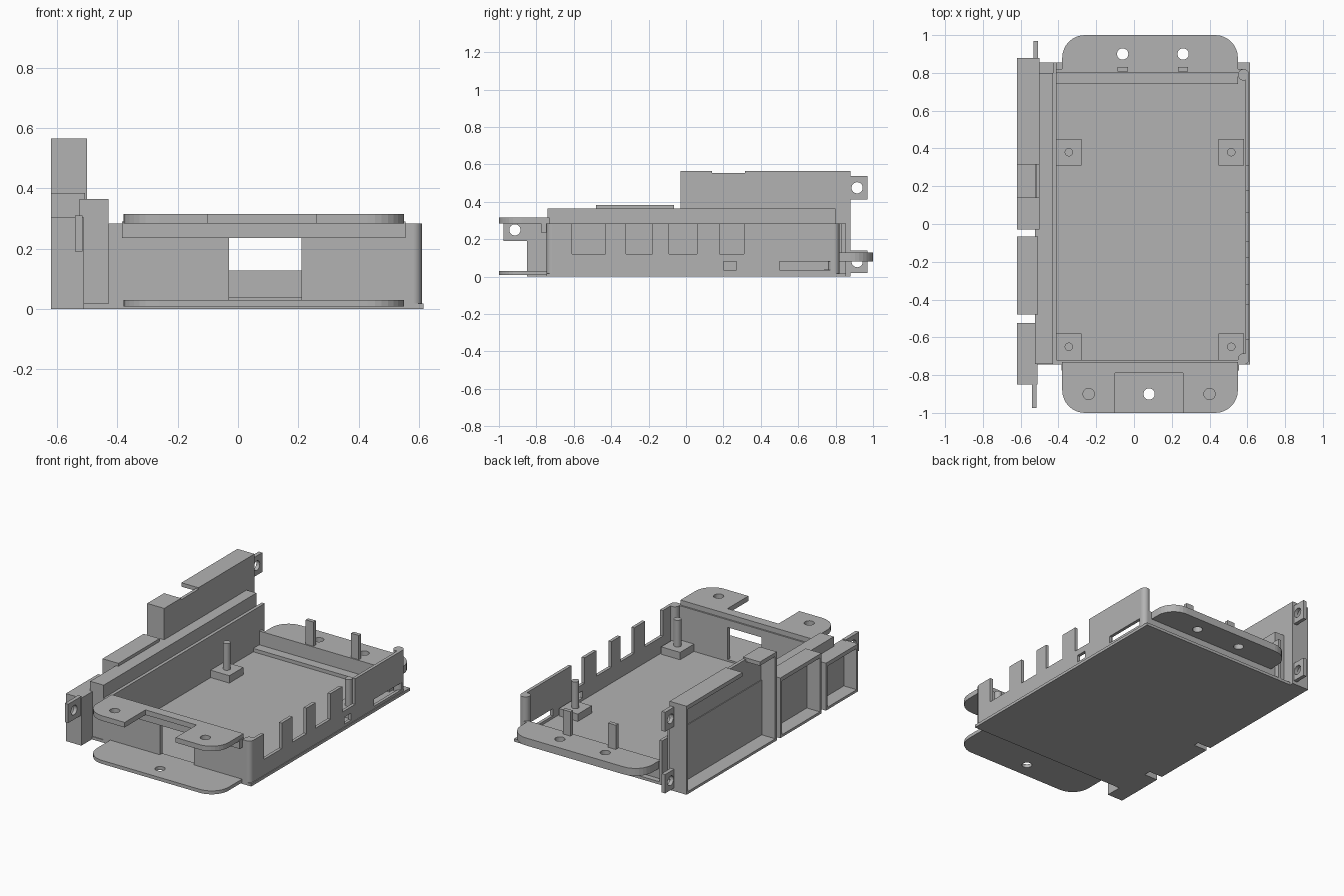
import bpy, math
from mathutils import Matrix

if "Cube" in bpy.data.objects:
    bpy.data.objects.remove(bpy.data.objects["Cube"], do_unlink=True)

GREY = (0.45, 0.45, 0.45, 1)
mat = bpy.data.materials.new("plain grey")
mat.use_nodes = True
mat.diffuse_color = GREY
mat.node_tree.nodes["Principled BSDF"].inputs["Base Color"].default_value = GREY

# Profile axes: local (u, v, w) to world, w being the thickness direction
AXES = {
    "x": Matrix(((0, 0, 1, 0), (1, 0, 0, 0), (0, 1, 0, 0), (0, 0, 0, 1))),
    "y": Matrix(((1, 0, 0, 0), (0, 0, -1, 0), (0, 1, 0, 0), (0, 0, 0, 1))),
    "z": Matrix.Identity(4),
}


def plate(name, axis, lo, hi, outline, holes=()):
    """Flat sheet cut from an outline with holes, lying across one axis."""
    cu = bpy.data.curves.new(name, "CURVE")
    cu.dimensions = "2D"
    cu.fill_mode = "BOTH"
    cu.extrude = (hi - lo) / 2
    for pts in [outline, *holes]:
        sp = cu.splines.new("POLY")
        sp.points.add(len(pts) - 1)
        for p, (u, v) in zip(sp.points, pts):
            p.co = (u, v, 0, 1)
        sp.use_cyclic_u = True
    temp = bpy.data.objects.new(name + "_profile", cu)
    bpy.context.collection.objects.link(temp)
    bpy.context.view_layer.update()
    deps = bpy.context.evaluated_depsgraph_get()
    mesh = bpy.data.meshes.new_from_object(temp.evaluated_get(deps))
    bpy.data.objects.remove(temp, do_unlink=True)
    mid = (lo + hi) / 2
    shift = Matrix.Translation((0, 0, -mid if axis == "y" else mid))
    mesh.transform(AXES[axis] @ shift)
    mesh.materials.clear()
    mesh.materials.append(mat)
    for f in mesh.polygons:
        f.use_smooth = False
    ob = bpy.data.objects.new(name, mesh)
    bpy.context.collection.objects.link(ob)
    return ob


def rect(u0, u1, v0, v1):
    return [(u0, v0), (u1, v0), (u1, v1), (u0, v1)]


def circle(u, v, r, n=24):
    return [(u + r * math.cos(math.tau * i / n), v + r * math.sin(math.tau * i / n))
            for i in range(n)]


def arc(u, v, r, start, n=8):
    return [(u + r * math.cos(start + math.pi / 2 * i / n),
             v + r * math.sin(start + math.pi / 2 * i / n)) for i in range(n + 1)]


def box(name, x0, x1, y0, y1, z0, z1):
    return plate(name, "z", z0, z1, rect(x0, x1, y0, y1))


def cylinder(name, x, y, r, z0, z1):
    bpy.ops.mesh.primitive_cylinder_add(vertices=24, radius=r, depth=z1 - z0,
                                        location=(x, y, (z0 + z1) / 2))
    ob = bpy.context.object
    ob.name = name
    ob.data.materials.append(mat)
    bpy.ops.object.shade_smooth_by_angle()


# Mounting flanges: rounded outer corners, optional notch in the outer edge
X0, X1, R = -0.38, 0.55, 0.12


def flange(name, side, inner, z0, z1, hole_xs, notch=()):
    edge = arc(X0 + R, -1 + R, R, math.pi) + list(notch) + arc(X1 - R, -1 + R, R, 1.5 * math.pi)
    pts = [(X0, -inner)] + edge + [(X1, -inner)]
    pts = [(x, -side * y) for x, y in pts]
    plate(name, "z", z0, z1, pts, [circle(x, side * 0.9, 0.03) for x in hole_xs])


flange("front_lower_flange", -1, 0.72, 0.008, 0.03, [0.08])
flange("front_upper_flange", -1, 0.73, 0.283, 0.315, [-0.24, 0.4],
       [(-0.1, -1), (-0.1, -0.79), (0.26, -0.79), (0.26, -1)])
flange("back_flange", 1, 0.8, 0.08, 0.128, [-0.06, 0.26])

# Tray floor and front wall
box("base_plate", -0.52, 0.615, -0.745, 0.855, 0, 0.018)
plate("front_wall", "y", -0.745, -0.72, rect(-0.43, 0.58, 0.01, 0.283),
      [rect(-0.03, 0.21, 0.03, 0.235)])
box("front_wall_lip", -0.385, 0.555, -0.775, -0.735, 0.235, 0.29)

# Right wall: notched top edge and two slots
wall = [(-0.715, 0.01), (0.79, 0.01), (0.79, 0.283)]
for a, b in [(0.31, 0.18), (0.06, -0.09), (-0.18, -0.32), (-0.43, -0.61)]:
    wall += [(a, 0.283), (a, 0.12), (b, 0.12), (b, 0.283)]
wall.append((-0.715, 0.283))
plate("toothed_side_wall", "x", 0.59, 0.61, wall,
      [rect(0.2, 0.27, 0.035, 0.08), rect(0.5, 0.78, 0.035, 0.08)])
cylinder("front_corner", 0.58, -0.715, 0.03, 0.01, 0.283)
cylinder("back_corner", 0.58, 0.79, 0.03, 0.01, 0.283)

# Low back wall, inner ledge and upright tabs
box("back_wall", -0.43, 0.58, 0.8, 0.82, 0.01, 0.128)
box("back_ledge", -0.41, 0.55, 0.74, 0.8, 0.018, 0.04)
for x in (-0.06, 0.26):
    box("upright_tab", x - 0.027, x + 0.027, 0.807, 0.832, 0.1, 0.283)
box("back_left_post", -0.43, -0.41, 0.75, 0.855, 0.01, 0.283)

# Standoffs for a board
for x in (-0.345, 0.515):
    for y in (-0.65, 0.38):
        box("standoff_pad", x - 0.067, x + 0.067, y - 0.07, y + 0.07, 0.018, 0.065)
        cylinder("standoff_pin", x, y, 0.022, 0.06, 0.235)

# Thick inner side wall
box("inner_side_wall", -0.525, -0.43, -0.74, 0.8, 0, 0.365)
box("inner_wall_liner", -0.43, -0.41, -0.72, 0.76, 0.01, 0.283)

# Outer bays: shallow trays opening sideways
T = 0.016


def bay(name, y0, y1, top, x_in, top_spans):
    x_out = -0.62
    box(name + "_panel", x_in - 0.02, x_in, y0, y1, 0, top - 0.01)
    box(name + "_bottom", x_out, x_in, y0, y1, 0, T)
    for y in (y0, y1 - T):
        box(name + "_end", x_out, x_in, y, y + T, 0, top)
    for a, b in top_spans:
        box(name + "_top", x_out, x_in, a, b, top - 0.025, top)


bay("front_bay", -0.85, -0.525, 0.303, -0.51, [(-0.85, -0.525)])
bay("middle_bay", -0.48, -0.065, 0.384, -0.508, [(-0.48, -0.065)])
bay("tall_bay", -0.03, 0.88, 0.565, -0.5, [(-0.03, 0.14), (0.315, 0.88)])

# Ears with screw holes
for name, y0, y1, z0, z1, x in [("front_ear", -0.975, -0.84, 0.19, 0.31, -0.528),
                                ("back_lower_ear", 0.87, 0.97, 0.02, 0.14, -0.52),
                                ("back_upper_ear", 0.87, 0.97, 0.413, 0.537, -0.52)]:
    hole = circle(0.915 * (1 if y0 > 0 else -1), (z0 + z1) / 2, 0.03)
    plate(name, "x", x - 0.012, x + 0.012, rect(y0, y1, z0, z1), [hole])
